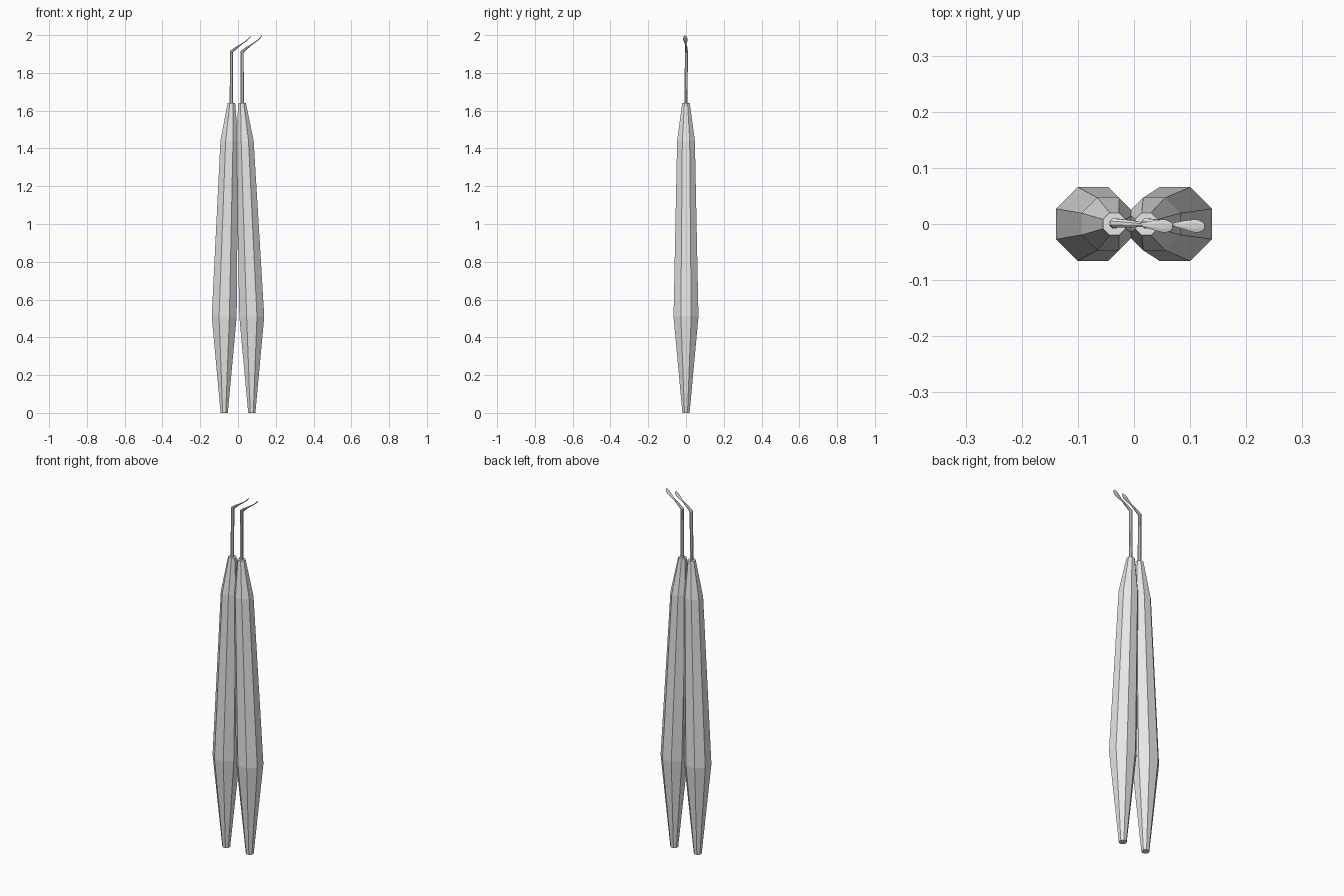
import bpy, bmesh, math
from mathutils import Vector, Matrix

cube = bpy.data.objects.get("Cube")
if cube:
    bpy.data.objects.remove(cube)

steel = bpy.data.materials.new("light grey steel")
steel.use_nodes = True
grey = (0.8, 0.8, 0.8, 1)
steel.diffuse_color = grey
steel.node_tree.nodes["Principled BSDF"].inputs["Base Color"].default_value = grey


def loft(name, rings, sides=8):
    """Join rings of (centre, half width x, half width y, lean about y)."""
    bm = bmesh.new()
    loops = []
    for centre, rx, ry, lean in rings:
        turn = Matrix.Rotation(lean, 3, 'Y')
        k = 1 / math.cos(math.pi / sides)
        loop = []
        for i in range(sides):
            a = math.tau * (i + 0.5) / sides
            offset = Vector((rx * k * math.cos(a), ry * k * math.sin(a), 0))
            loop.append(bm.verts.new(Vector(centre) + turn @ offset))
        loops.append(loop)
    for low, high in zip(loops, loops[1:]):
        for i in range(sides):
            j = (i + 1) % sides
            bm.faces.new((low[i], low[j], high[j], high[i]))
    bm.faces.new(loops[0][::-1])
    bm.faces.new(loops[-1])
    bmesh.ops.recalc_face_normals(bm, faces=bm.faces)
    mesh = bpy.data.meshes.new(name)
    bm.to_mesh(mesh)
    bm.free()
    mesh.materials.append(steel)
    obj = bpy.data.objects.new(name, mesh)
    bpy.context.collection.objects.link(obj)
    return obj


# Handle profile: height and half width
profile = [(0, 0.019), (0.51, 0.066), (1.44, 0.047), (1.64, 0.02)]
# Tip profile: distance along the bent arm, half thickness, half breadth, sag
tip = [(0.03, 0.006, 0.007, 0), (0.065, 0.003, 0.004, 0.002),
       (0.09, 0.0025, 0.009, 0.004), (0.112, 0.0025, 0.012, 0.004),
       (0.126, 0.002, 0.009, 0.002), (0.134, 0.001, 0.004, 0)]
lean = math.radians(51)
along = Vector((math.sin(lean), -0.05, math.cos(lean)))
across = Vector((math.cos(lean), 0, -math.sin(lean)))

for side, centres in (("right", (-0.073, -0.073, -0.046, -0.035)),
                      ("left", (0.073, 0.073, 0.036, 0.022))):
    # Faceted handle
    loft(side + "_handle", [((x, 0, z), r, r, 0)
                            for x, (z, r) in zip(centres, profile)])

    # Straight shank bending into a small spoon tip
    x = centres[-1]
    bend = Vector((x, 0.002, 1.912))
    rings = [((x, 0, 1.62), 0.009, 0.008, 0),
             (bend, 0.009, 0.008, lean / 2)]
    rings += [(bend + along * d + across * sag, thick, wide, lean)
              for d, thick, wide, sag in tip]
    loft(side + "_shank_and_tip", rings)
